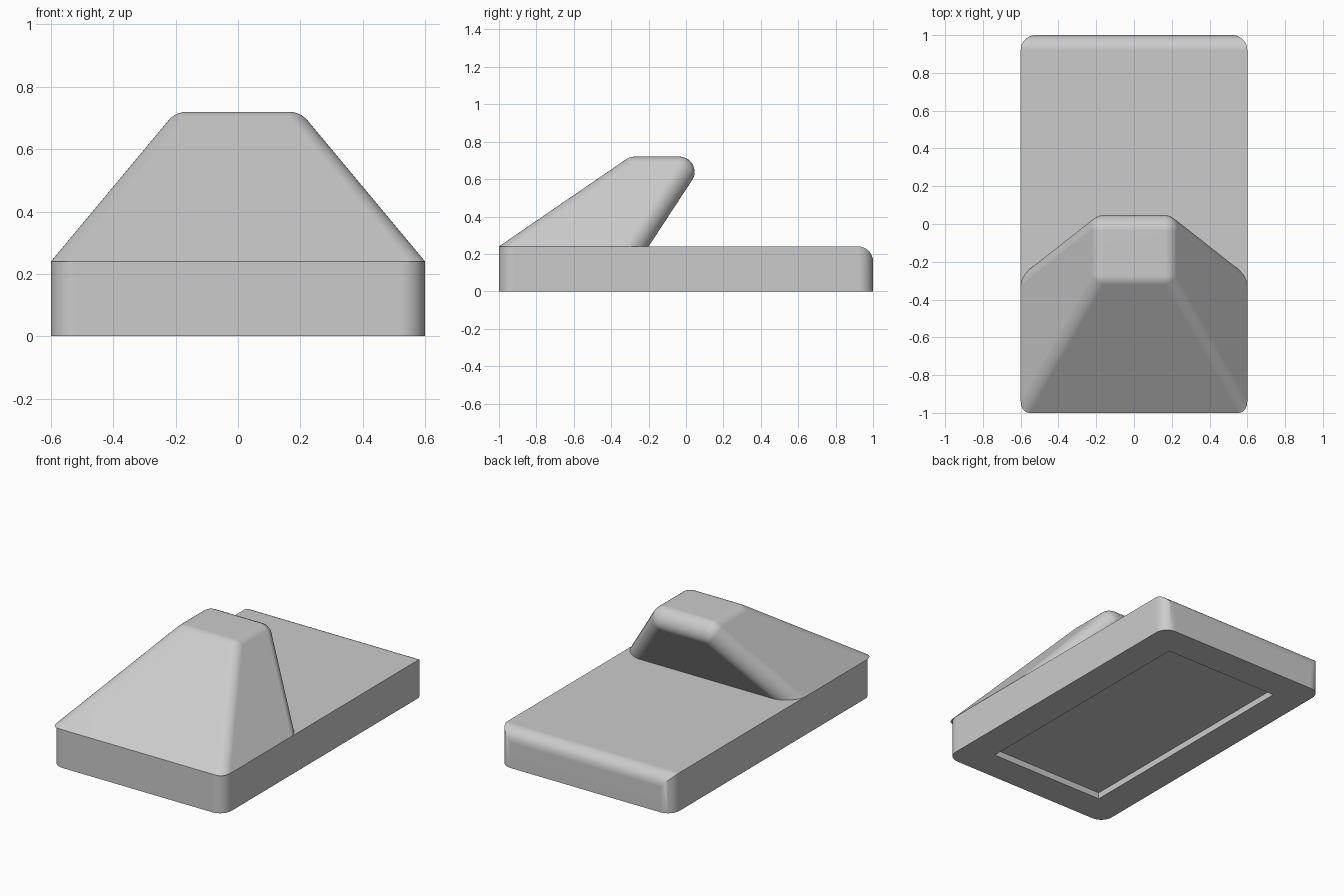
import bpy, bmesh, math
from mathutils import Vector

cube = bpy.data.objects.get("Cube")
if cube:
    bpy.data.objects.remove(cube, do_unlink=True)

R = 0.08          # fillet radius
DECK = 0.24       # top of the base
TOP = 0.72        # top of the wedge
STEPS = 8

grey = bpy.data.materials.new("plain grey")
grey.use_nodes = True
colour = (0.6, 0.6, 0.6, 1)
grey.diffuse_color = colour
grey.node_tree.nodes["Principled BSDF"].inputs["Base Color"].default_value = colour


def finish(bm, name):
    bmesh.ops.recalc_face_normals(bm, faces=bm.faces)
    mesh = bpy.data.meshes.new(name)
    bm.to_mesh(mesh)
    bm.free()
    obj = bpy.data.objects.new(name, mesh)
    bpy.context.collection.objects.link(obj)
    mesh.materials.append(grey)
    return obj


def smooth(obj):
    bpy.ops.object.select_all(action='DESELECT')
    obj.select_set(True)
    bpy.context.view_layer.objects.active = obj
    bpy.ops.object.shade_smooth_by_angle(angle=math.radians(30))
    obj.modifiers.new("Flat face normals", 'WEIGHTED_NORMAL').keep_sharp = True


def box(bm, size, centre):
    made = bmesh.ops.create_cube(bm, size=1)["verts"]
    bmesh.ops.scale(bm, verts=made, vec=size)
    bmesh.ops.translate(bm, verts=made, vec=centre)


# Base slab: rounded upright corners and a rounded rear top edge
bm = bmesh.new()
box(bm, (1.2, 2, DECK), (0, 0, DECK / 2))
rounded = []
for e in bm.edges:
    a, b = (v.co for v in e.verts)
    upright = abs(a.z - b.z) > 0.1
    rear_top = min(a.y, b.y) > 0.9 and min(a.z, b.z) > 0.1
    if upright or rear_top:
        rounded.append(e)
bmesh.ops.bevel(bm, geom=rounded, offset=R, offset_type='OFFSET', segments=STEPS,
                profile=0.5, affect='EDGES')
base = finish(bm, "base")

# Shallow rectangular recess in the underside
bm = bmesh.new()
box(bm, (0.8, 1.6, 0.08), (0, 0, 0))
cutter = finish(bm, "recess_cutter")
cutter.hide_render = True
cut = base.modifiers.new("Recess", 'BOOLEAN')
cut.operation = 'DIFFERENCE'
cut.solver = 'EXACT'
cut.object = cutter
bpy.context.view_layer.objects.active = base
bpy.ops.object.modifier_apply(modifier=cut.name)
bpy.data.objects.remove(cutter, do_unlink=True)
smooth(base)

# Leaning wedge: hull of rounded corners, each blended between its face normals
rise = TOP - DECK
front, back, side = 0.7 / rise, 0.315 / rise, 0.4 / rise   # slopes per unit height


def core(z, sx, rear):
    """Centre of the fillet sphere at height z."""
    h = z - DECK
    x = 0.6 - side * h - R * math.hypot(1, side)
    if rear:
        y = -0.2 + back * h - R * math.hypot(1, back)
    else:
        y = -1 + front * h + R * math.hypot(1, front)
    return Vector((sx * x, y, z))


bm = bmesh.new()
for sx in (-1, 1):
    for rear in (False, True):
        n_side = Vector((sx, 0, side)).normalized()
        n_end = Vector((0, 1, -back) if rear else (0, -1, front)).normalized()
        n_top = Vector((0, 0, 1))
        for i in range(STEPS + 1):
            for j in range(STEPS + 1 - i):
                k = STEPS - i - j
                n = (n_side * j + n_end * k + n_top * i).normalized()
                bm.verts.new(core(TOP - R, sx, rear) + n * R)
                if i == 0:
                    bm.verts.new(core(0, sx, rear) + n * R)
hull = bmesh.ops.convex_hull(bm, input=bm.verts)
spare = [g for g in set(hull["geom_interior"] + hull["geom_unused"])
         if isinstance(g, bmesh.types.BMVert)]
bmesh.ops.delete(bm, geom=spare, context='VERTS')
bmesh.ops.bisect_plane(bm, geom=bm.verts[:] + bm.edges[:] + bm.faces[:],
                       plane_co=(0, 0, DECK), plane_no=(0, 0, 1), clear_inner=True)
bmesh.ops.dissolve_limit(bm, angle_limit=math.radians(0.5),
                         verts=bm.verts, edges=bm.edges)
wedge = finish(bm, "leaning_wedge")
smooth(wedge)
